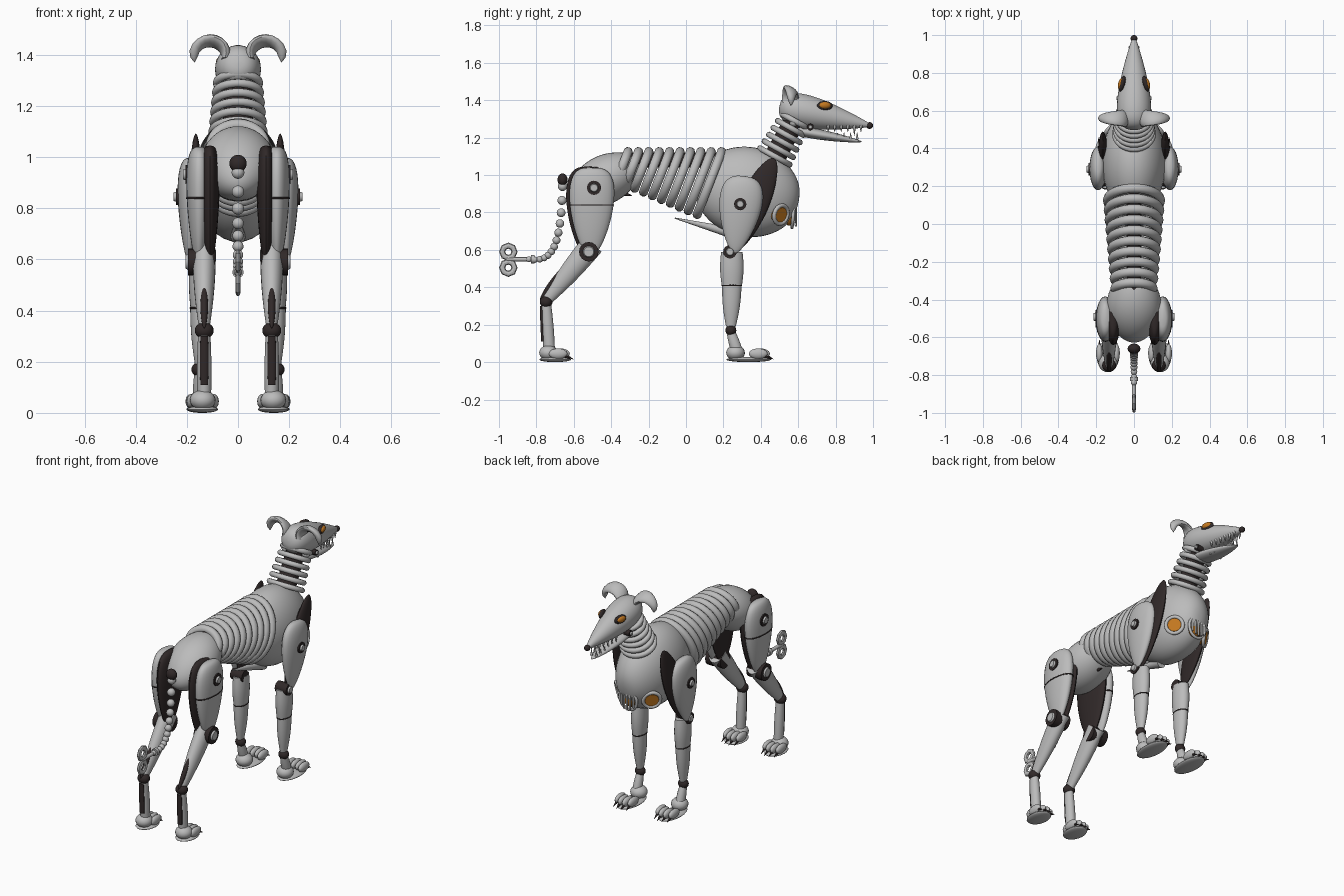
import bpy, bmesh, math
from math import sin, cos, pi, tau
from mathutils import Vector as V, Matrix as M

if "Cube" in bpy.data.objects:
    bpy.data.objects.remove(bpy.data.objects["Cube"])


def material(name, red, green, blue):
    mat = bpy.data.materials.new(name)
    mat.use_nodes = True
    mat.diffuse_color = (red, green, blue, 1)
    node = next(n for n in mat.node_tree.nodes if n.type == 'BSDF_PRINCIPLED')
    node.inputs["Base Color"].default_value = mat.diffuse_color
    return mat


GREY = material("steel grey", .5, .5, .5)
DARK = material("dark brown", .03, .022, .022)
AMBER = material("amber", .55, .19, .015)
SIDES = (("left", 1), ("right", -1))


def finish(name, bm, mat):
    bmesh.ops.recalc_face_normals(bm, faces=bm.faces)
    mesh = bpy.data.meshes.new(name)
    bm.to_mesh(mesh)
    bm.free()
    mesh.materials.append(mat)
    mesh.shade_smooth()
    mesh.set_sharp_from_angle(angle=math.radians(40))
    part = bpy.data.objects.new(name, mesh)
    bpy.context.scene.collection.objects.link(part)
    return part


def ellipse(centre, u, v, count):
    angles = [tau * i / count for i in range(count)]
    return [V(centre) + V(u) * cos(a) + V(v) * sin(a) for a in angles]


def skin(name, rings, mat, closed=False):
    """Bridge a list of equal point rings into a surface."""
    bm = bmesh.new()
    rows = [[bm.verts.new(point) for point in ring] for ring in rings]
    if closed:
        rows.append(rows[0])
    else:
        bm.faces.new(rows[0])
        bm.faces.new(rows[-1])
    for a, b in zip(rows, rows[1:]):
        for i in range(len(a)):
            bm.faces.new((a[i - 1], a[i], b[i], b[i - 1]))
    return finish(name, bm, mat)


def egg(shift=1, blunt=.5):
    """Rounded outline; shift moves the widest place, blunt fills the ends."""
    return lambda t: max(sin(pi * t ** shift), .001) ** blunt


def taper(end):
    """Straight outline with a slight swell."""
    return lambda t: 1 + (end - 1) * t + sin(pi * t) / 8


def sweep(name, start, stop, wide, deep, outline, mat=GREY, steps=24):
    """Elliptical section along a line, sized by the outline rule."""
    start, span = V(start), V(stop) - V(start)
    across = V((1, 0, 0))
    up = across.cross(span).normalized()
    rings = []
    for i in range(steps + 1):
        t = (1 - cos(pi * i / steps)) / 2
        size = outline(t)
        rings.append(ellipse(start + span * t, across * wide * size, up * deep * size, steps))
    return skin(name, rings, mat)


def hoop(name, centre, u, v, radius, mat=GREY, count=32, sides=10):
    """Round tube bent round the ellipse spanned by u and v."""
    centre, axis = V(centre), V(u).cross(V(v)).normalized() * radius
    rings = [ellipse(p, (p - centre).normalized() * radius, axis, sides)
             for p in ellipse(centre, u, v, count)]
    return skin(name, rings, mat, closed=True)


def ball(name, centre, size, mat=GREY, turn=0):
    bm = bmesh.new()
    place = M.Translation(centre) @ M.Rotation(turn, 4, 'Z') @ M.Diagonal((*size, 1))
    bmesh.ops.create_uvsphere(bm, u_segments=20, v_segments=12, radius=1, matrix=place)
    return finish(name, bm, mat)


def rod(name, start, stop, first, last, mat=GREY):
    start, span = V(start), V(stop) - V(start)
    bm = bmesh.new()
    place = M.Translation(start + span / 2) @ span.to_track_quat('Z', 'Y').to_matrix().to_4x4()
    bmesh.ops.create_cone(bm, cap_ends=True, segments=16, radius1=first, radius2=last,
                          depth=span.length, matrix=place)
    return finish(name, bm, mat)


def bolt(name, side, x, y, z, radius):
    rod(name + "_rim", (side * (x - .04), y, z), (side * x, y, z), radius, radius, DARK)
    rod(name + "_cap", (side * x, y, z), (side * (x + .01), y, z), radius * .6, radius / 2)


def paw(name, x, heel, length):
    ball(name + "_sole", (x, heel + length / 2, .014), (.06, length / 2, .014))
    ball(name + "_heel", (x, heel + .05, .05), (.05, .05, .04))
    for i in (-1.5, -.5, .5, 1.5):
        toe = V((x + i * .03, heel + length - .05 - abs(i) / 80, .045))
        ball(name + "_toe", toe, (.018, .05, .028))
        rod(name + "_claw", toe + V((0, .03, -.01)), toe + V((0, .07, -.03)), .009, .001, DARK)


# Torso: chest, hips, ribs, spine and belly keel
sweep("chest", (0, .06, .97), (0, .6, .85), .17, .24, egg(blunt=.4), steps=36)
sweep("hips", (0, -.25, 1.07), (0, -.62, .88), .145, .13, egg(), steps=36)
RIBS = 10
for i in range(RIBS):
    t = i / (RIBS - 1)
    top = V((0, t / 2 - .31, 1.125))
    low = V((0, t * .43 - .37, .97 - t * .18))
    hoop("rib", (top + low) / 2, (.1 + t * .04, 0, 0), (top - low) / 2, .025)
rod("spine", (0, -.35, 1.08), (0, .2, 1.08), .04, .04, DARK)
rod("belly_keel", (0, -.06, .77), (0, .25, .69), .003, .03)
rod("belly_spike", (0, -.4, .92), (0, -.29, .89), .03, .002, DARK)

# Chest grille and lamps
ball("grille_glow", (0, .55, .785), (.05, .03, .055), AMBER)
hoop("grille_frame", (0, .573, .785), (.058, 0, 0), (0, .006, .065), .009)
for i in range(-2, 3):
    foot = V((i * .02, .588 - i * i / 600, .785))
    reach = V((0, 0, .06 - i * i / 200))
    rod("grille_bar", foot - reach, foot + reach, .006, .006)
for side, s in SIDES:
    seat, out = V((s * .11, .5, .79)), V((s * .7, .7, -.2)).normalized()
    flat = out.cross(V((0, 0, 1))).normalized() * .05
    hoop(side + "_lamp_ring", seat + out * .01, flat, flat.cross(out), .011)
    rod(side + "_lamp", seat - out * .04, seat + out * .015, .047, .04, AMBER)

# Neck rings around a dark core
neck_base, neck_top = V((0, .475, 1.1)), V((0, .58, 1.29))
neck_slant = (neck_top - neck_base).normalized().cross(V((1, 0, 0)))
rod("neck_core", neck_base - V((0, .03, .06)), neck_top, .06, .055, DARK)
RINGS = 6
for i in range(RINGS):
    size = .1 - i * .0035
    hoop("neck_ring", neck_base.lerp(neck_top, i / (RINGS - 1)), (size, 0, 0), neck_slant * size * .9, .016)

# Head, jaw and nose
sweep("head", (0, .5, 1.37), (0, 1, 1.262), .09, .09, egg(shift=.49, blunt=.8), steps=30)
sweep("lower_jaw", (0, .55, 1.245), (0, .94, 1.178), .06, .028, egg(shift=.6, blunt=.6))
ball("nose", (0, .982, 1.265), (.018, .018, .018), DARK)

for side, s in SIDES:
    # Teeth, eyes and jaw hinge
    for i in range(6):
        x, y = s * (.046 - i * .005), .76 + i * .035
        length = .05 if i == 4 else .03
        rod(side + "_upper_tooth", (x, y, 1.265), (x, y, 1.26 - length), .009, .001)
        rod(side + "_lower_tooth", (x * .8, y - .02, 1.19), (x * .8, y - .02, 1.228), .008, .001)
    ball(side + "_eye_rim", (s * .062, .742, 1.37), (.016, .043, .026), DARK, turn=s * .25)
    ball(side + "_eye", (s * .07, .743, 1.373), (.014, .032, .018), AMBER, turn=s * .25)
    ball(side + "_cheek", (s * .07, .575, 1.28), (.025, .022, .022))
    bolt(side + "_jaw_bolt", s, .082, .665, 1.257, .018)

    # Ear: a leaf that arches outwards and narrows to a point
    rings = []
    for i in range(13):
        t = i / 12
        out = V((-s * cos(pi * t), 0, sin(pi * t)))
        width = .052 * max(cos(pi * t / 2), .001) ** .7
        middle = V((s * .11, .56, 1.37)) + out * (.06 + .025 * sin(pi * t))
        rings.append(ellipse(middle, V((0, .9, -.4)) * width, out * min(.02, width), 16))
    skin(side + "_ear", rings, GREY)

    # Front leg
    name, x = side + "_front_", s * .15
    sweep(name + "shoulder_lining", (s * .165, .47, 1.09), (s * .165, .25, .59), .027, .08, egg(), DARK)
    sweep(name + "shoulder", (s * .19, .31, .995), (s * .19, .26, .58), .046, .115, egg(shift=.58, blunt=.6))
    bolt(name + "shoulder_bolt", s, .242, .29, .845, .033)
    rod(name + "elbow", (s * .115, .235, .59), (s * .16, .235, .59), .035, .035, DARK)
    bolt(name + "elbow_bolt", s, .195, .235, .59, .036)
    sweep(name + "forearm", (x, .245, .59), (x, .245, .41), .038, .057, taper(.95))
    hoop(name + "forearm_seam", (x, .245, .41), (.035, 0, 0), (0, .052, 0), .004, DARK)
    sweep(name + "lower_leg", (x, .245, .41), (x, .24, .19), .037, .052, taper(.5))
    ball(name + "wrist", (x, .24, .17), (.032, .029, .029), DARK)
    sweep(name + "pastern", (x, .24, .16), (x, .275, .05), .02, .023, taper(1.3))
    paw(name + "paw", s * .142, .215, .24)

    # Hind leg
    name, x = side + "_hind_", s * .132
    thigh = egg(shift=.58)
    sweep(name + "thigh", (s * .152, -.5, 1.04), (s * .152, -.51, .57), .05, .12, thigh)
    sweep(name + "thigh_lining", (s * .11, -.51, 1.045), (s * .11, -.525, .57), .038, .126, thigh, DARK)
    hoop(name + "thigh_seam", (s * .152, -.504, .84), (.048, 0, 0), (0, .116, 0), .004, DARK)
    bolt(name + "hip_bolt", s, .205, -.492, .932, .038)
    rod(name + "knee", (s * .09, -.52, .59), (s * .16, -.52, .59), .05, .05, DARK)
    bolt(name + "knee_bolt", s, .195, -.52, .59, .052)
    sweep(name + "shank", (x, -.5, .63), (x, -.745, .33), .046, .063, taper(.45))
    sweep(name + "shank_strip", (x, -.65, .51), (x, -.78, .33), .015, .018, egg(), DARK)
    ball(name + "hock", (x, -.748, .322), (.037, .034, .032), DARK)
    sweep(name + "metatarsus", (x, -.748, .31), (x, -.73, .05), .024, .027, taper(1.1))
    sweep(name + "metatarsus_strip", (x, -.772, .3), (x, -.765, .11), .015, .009, taper(1), DARK)
    paw(name + "paw", s * .138, -.785, .17)

# Beaded tail ending in a wind-up key
ball("tail_root", (0, -.66, .975), (.034, .027, .034), DARK)
hang, bend, sweep_out, tip = V((0, -.66, .94)), V((0, -.67, .62)), V((0, -.71, .53)), V((0, -.84, .55))
BEADS = 13
for i in range(BEADS):
    t = i / (BEADS - 1)
    upper, lower = hang.lerp(bend, t), sweep_out.lerp(tip, t)
    middle = bend.lerp(sweep_out, t)
    size = .025 - t * .009
    ball("tail_bead", upper.lerp(middle, t).lerp(middle.lerp(lower, t), t), (size, size, size))
rod("key_collar", (0, -.81, .55), (0, -.83, .55), .022, .022)
rod("key_stem", (0, -.82, .55), (0, -.96, .55), .011, .011)
for z in (.59, .505):
    loop = hoop("key_loop", (0, -.95, z), (0, .033, 0), (0, 0, .033), .0165, count=8, sides=8)
    loop.scale.x = .6
